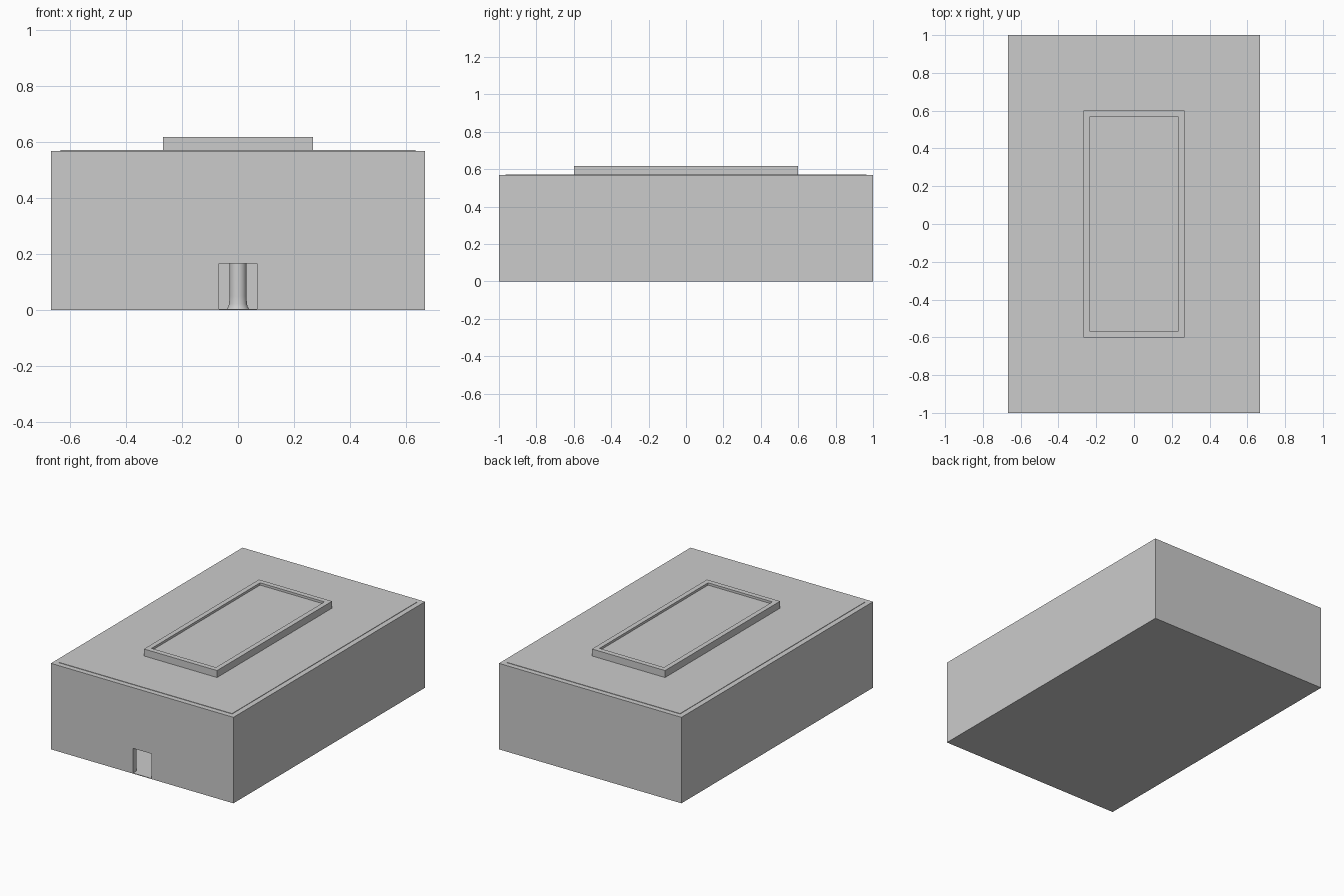
import bpy, bmesh, math

if "Cube" in bpy.data.objects:
    bpy.data.objects.remove(bpy.data.objects["Cube"])

HX, HY, WALL = 0.667, 1.0, 0.034      # half footprint and wall thickness
FLOOR, WALL_TOP = 0.004, 0.568


def finish(name, bm):
    bmesh.ops.recalc_face_normals(bm, faces=bm.faces)
    mesh = bpy.data.meshes.new(name)
    bm.to_mesh(mesh)
    bm.free()
    obj = bpy.data.objects.new(name, mesh)
    bpy.context.collection.objects.link(obj)
    return obj


def box(name, hx, hy, z0, z1, y=0.0):
    bm = bmesh.new()
    bmesh.ops.create_cube(bm, size=1)
    for v in bm.verts:
        v.co.x *= 2 * hx
        v.co.y = v.co.y * 2 * hy + y
        v.co.z = z0 if v.co.z < 0 else z1
    return finish(name, bm)


def ring(name, outer, inner, z0, z1):
    """Rectangular frame with an open middle."""
    bm = bmesh.new()
    corners = [(-1, -1), (1, -1), (1, 1), (-1, 1)]
    section = [(outer, z0), (inner, z0), (inner, z1), (outer, z1)]
    loops = [[bm.verts.new((sx * h[0], sy * h[1], z)) for sx, sy in corners]
             for h, z in section]
    for k in range(4):
        a, b = loops[k], loops[(k + 1) % 4]
        for i in range(4):
            j = (i + 1) % 4
            bm.faces.new((a[i], a[j], b[j], b[i]))
    return finish(name, bm)


# Floor slab
box("floor", HX, HY, 0, FLOOR)

# Walls with the front doorway cut through
walls = ring("walls", (HX, HY), (HX - WALL, HY - WALL), FLOOR, WALL_TOP)
cutter = box("door_cutter", 0.067, 0.06, -0.05, 0.167, y=-HY)
cutter.hide_render = True
cut = walls.modifiers.new("doorway", 'BOOLEAN')
cut.object = cutter
cut.operation = 'DIFFERENCE'
cut.solver = 'EXACT'
bpy.context.view_layer.objects.active = walls
bpy.ops.object.modifier_apply(modifier=cut.name)
bpy.data.objects.remove(cutter)

# Roof slab set between the walls, standing just proud of them
ring("roof", (HX - WALL, HY - WALL), (0.235, 0.566), 0.538, 0.571)

# Raised skylight frame and its recessed panel
ring("skylight_frame", (0.267, 0.6), (0.235, 0.566), 0.571, 0.617)
box("skylight_panel", 0.235, 0.566, 0.575, 0.602)

# Round column with flared foot and head, seen through the doorway
foot = [(0.040, 0), (0.040, 0.004), (0.035, 0.011), (0.032, 0.022), (0.030, 0.05)]
head = [(0.030, 0.53), (0.032, 0.553), (0.035, 0.564), (0.040, 0.575)]
bm = bmesh.new()
N = 32
rows = [[bm.verts.new((r * math.cos(2 * math.pi * i / N),
                       r * math.sin(2 * math.pi * i / N), z)) for i in range(N)]
        for r, z in foot + head]
for a, b in zip(rows, rows[1:]):
    for i in range(N):
        j = (i + 1) % N
        bm.faces.new((a[i], a[j], b[j], b[i]))
bm.faces.new(rows[0])
bm.faces.new(rows[-1])
column = finish("column", bm)
bpy.context.view_layer.objects.active = column
column.select_set(True)
bpy.ops.object.shade_smooth_by_angle(angle=math.radians(35))
